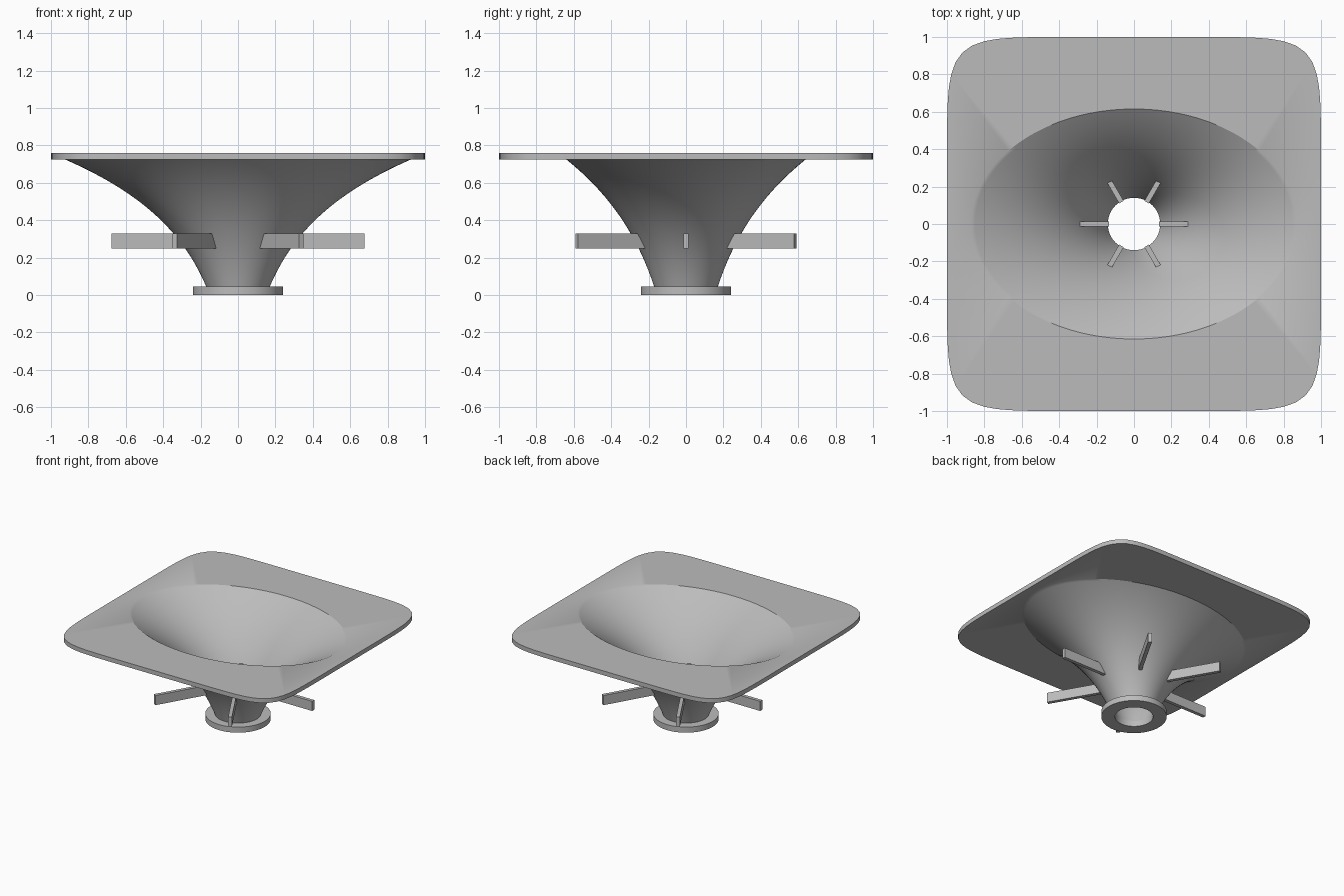
import bpy, bmesh
from math import cos, sin, pi, radians, exp, log
from mathutils import Matrix

if "Cube" in bpy.data.objects:
    bpy.data.objects.remove(bpy.data.objects["Cube"])

SEG = 128
grey = bpy.data.materials.new("plain grey")
grey.use_nodes = True
colour = (0.5, 0.5, 0.5, 1)
grey.diffuse_color = colour
grey.node_tree.nodes["Principled BSDF"].inputs["Base Color"].default_value = colour


def finish(name, bm):
    bmesh.ops.recalc_face_normals(bm, faces=bm.faces)
    mesh = bpy.data.meshes.new(name)
    bm.to_mesh(mesh)
    bm.free()
    mesh.materials.append(grey)
    obj = bpy.data.objects.new(name, mesh)
    bpy.context.collection.objects.link(obj)
    bpy.ops.object.select_all(action='DESELECT')
    obj.select_set(True)
    bpy.context.view_layer.objects.active = obj
    bpy.ops.object.shade_smooth_by_angle(angle=radians(30))
    return obj


def ring(rx, ry, z, power=2):
    """Superellipse outline: power 2 is an ellipse, higher is squarer."""
    points = []
    for i in range(SEG):
        c, s = cos(2 * pi * i / SEG), sin(2 * pi * i / SEG)
        r = (abs(c) ** power + abs(s) ** power) ** (-1 / power)
        points.append((rx * r * c, ry * r * s, z))
    return points


def loft(name, rings):
    """Skin a closed loop of rings."""
    bm = bmesh.new()
    loops = [[bm.verts.new(p) for p in pts] for pts in rings]
    for a, b in zip(loops, loops[1:] + loops[:1]):
        for i in range(SEG):
            j = (i + 1) % SEG
            bm.faces.new((a[i], a[j], b[j], b[i]))
    return finish(name, bm)


def flare(throat, mouth_x, mouth_y, z0, z1, steps=28):
    """Exponential flare from a round throat to an elliptical mouth."""
    out = []
    for k in range(steps + 1):
        t = k / steps
        t = 1 - (1 - t) ** 1.3
        out.append(ring(throat * exp(t * log(mouth_x / throat)),
                        throat * exp(t * log(mouth_y / throat)),
                        z0 + t * (z1 - z0)))
    return out


# Horn with its rounded square mouth plate
FLANGE_TOP, PLATE_LOW, PLATE_TOP = 0.045, 0.725, 0.76
inner = flare(0.14, 0.87, 0.615, FLANGE_TOP, PLATE_TOP)
outer = flare(0.17, 0.925, 0.64, FLANGE_TOP, PLATE_LOW)
plate = [ring(1, 1, PLATE_TOP, 8), ring(1, 1, PLATE_LOW, 8)]
loft("horn_and_mouth_plate", inner + plate + outer[::-1])

# Throat flange
loft("throat_flange", [ring(r, r, z) for r, z in
                       ((0.14, 0), (0.14, FLANGE_TOP), (0.24, FLANGE_TOP), (0.24, 0))])

# Six radial fins passing through the horn wall
R0, R1, Z0, Z1 = 0.135, 0.675, 0.25, 0.328
for n in range(6):
    bm = bmesh.new()
    bmesh.ops.create_cube(bm, size=1)
    bmesh.ops.scale(bm, vec=(R1 - R0, 0.028, Z1 - Z0), verts=bm.verts)
    bmesh.ops.translate(bm, vec=((R0 + R1) / 2, 0, (Z0 + Z1) / 2), verts=bm.verts)
    bmesh.ops.rotate(bm, cent=(0, 0, 0), matrix=Matrix.Rotation(n * pi / 3, 3, 'Z'), verts=bm.verts)
    finish(f"fin_{n + 1}", bm)
